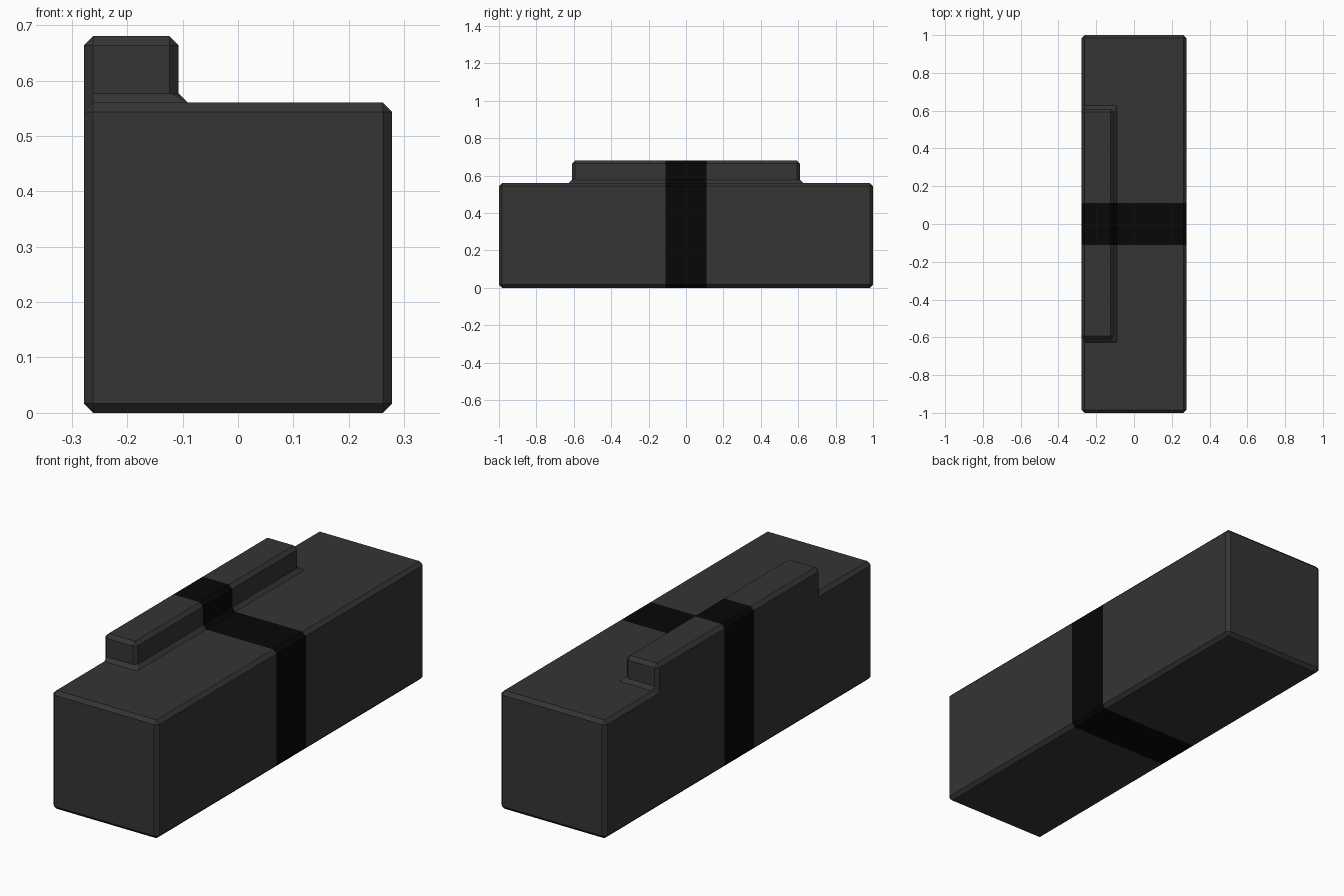
import bpy, bmesh
from mathutils import Matrix, Vector

if "Cube" in bpy.data.objects:
    bpy.data.objects.remove(bpy.data.objects["Cube"])

HALF_W, HALF_L, BODY_H = 0.278, 1.0, 0.56
RIDGE_X, RIDGE_Y, RIDGE_H = -0.107, 0.61, 0.68
BAND_Y, CHAMFER = 0.11, 0.0165


def cut(bm, co, normal):
    bmesh.ops.bisect_plane(bm, geom=bm.verts[:] + bm.edges[:] + bm.faces[:],
                           plane_co=co, plane_no=normal, dist=1e-5)


def material(name, value):
    mat = bpy.data.materials.new(name)
    mat.diffuse_color = (value, value, value, 1)
    mat.use_nodes = True
    mat.node_tree.nodes["Principled BSDF"].inputs["Base Color"].default_value = mat.diffuse_color
    return mat


# Rectangular body
bm = bmesh.new()
size = Matrix.Diagonal((2 * HALF_W, 2 * HALF_L, BODY_H, 1))
bmesh.ops.create_cube(bm, size=1, matrix=Matrix.Translation((0, 0, BODY_H / 2)) @ size)

# Raised ridge, flush with the left side
cut(bm, (RIDGE_X, 0, 0), (1, 0, 0))
for s in (-1, 1):
    cut(bm, (0, s * RIDGE_Y, 0), (0, 1, 0))
top = [f for f in bm.faces if f.normal.z > 0.9
       and f.calc_center_median().x < RIDGE_X
       and abs(f.calc_center_median().y) < RIDGE_Y]
raised = bmesh.ops.extrude_face_region(bm, geom=top)["geom"]
bmesh.ops.delete(bm, geom=[f for f in top if f.is_valid], context='FACES_ONLY')
bmesh.ops.translate(bm, vec=Vector((0, 0, RIDGE_H - BODY_H)),
                    verts=[v for v in raised if isinstance(v, bmesh.types.BMVert)])
bm.normal_update()
bmesh.ops.dissolve_limit(bm, angle_limit=0.01, verts=bm.verts[:], edges=bm.edges[:])

# Chamfer every edge, including the inner corner around the ridge
bmesh.ops.bevel(bm, geom=bm.edges[:], offset=CHAMFER, offset_type='OFFSET',
                segments=1, profile=0.5, affect='EDGES', clamp_overlap=True)

# Dark band wrapped around the middle
for s in (-1, 1):
    cut(bm, (0, s * BAND_Y, 0), (0, 1, 0))
for f in bm.faces:
    f.smooth = False
    f.material_index = int(abs(f.calc_center_median().y) < BAND_Y)
bmesh.ops.recalc_face_normals(bm, faces=bm.faces[:])

mesh = bpy.data.meshes.new("ridged_block")
bm.to_mesh(mesh)
bm.free()
mesh.materials.append(material("dark_grey", 0.035))
mesh.materials.append(material("black_band", 0.002))
bpy.context.collection.objects.link(bpy.data.objects.new("ridged_block", mesh))
